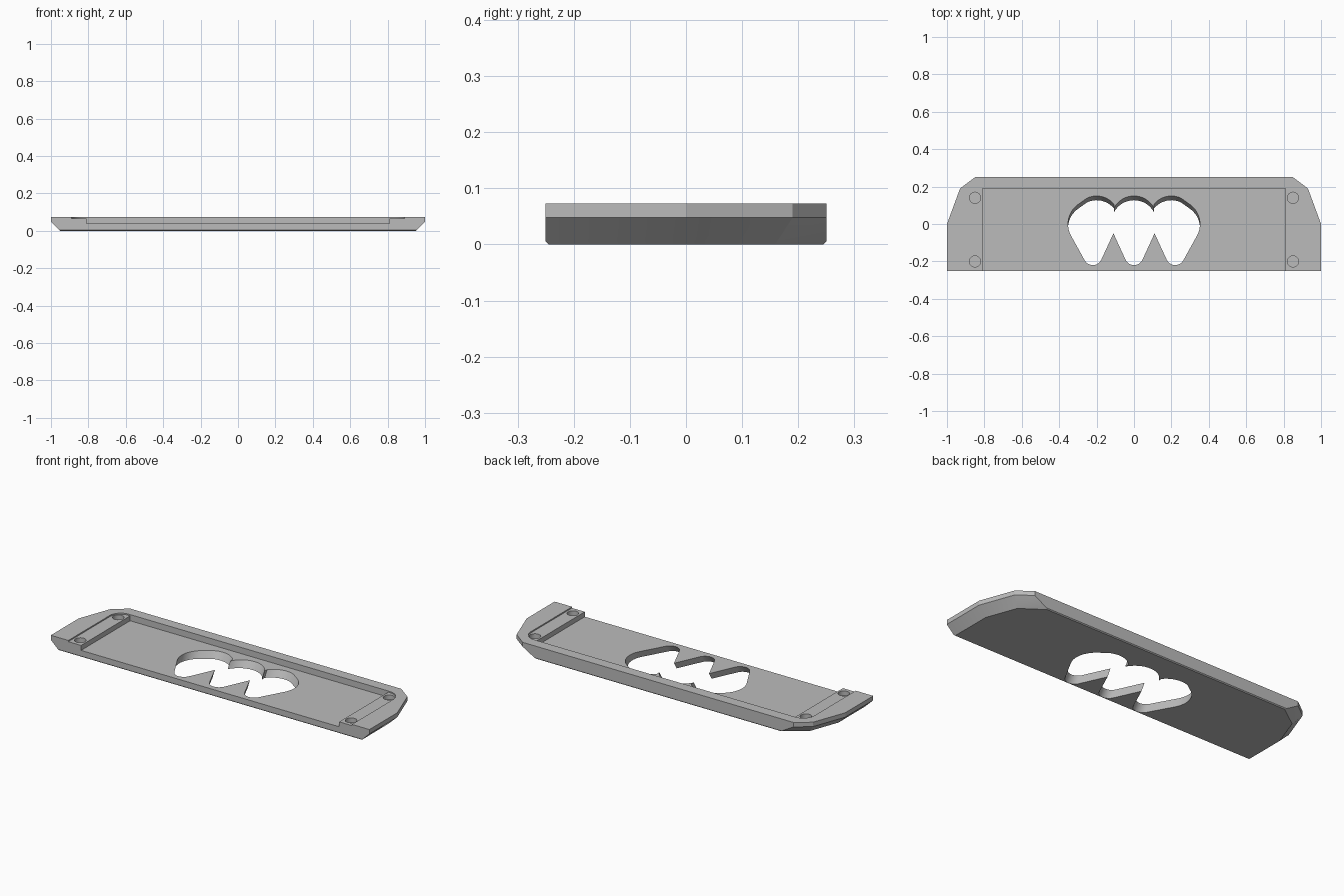
import bpy, bmesh
from math import sin, cos, radians

cube = bpy.data.objects.get("Cube")
if cube:
    bpy.data.objects.remove(cube)

DEPTH, BEVEL_Z, SIDE_Z, TOP_Z = 0.25, 0.005, 0.048, 0.073
FLOOR_Z, LEDGE_Z, SOCKET_Z = 0.038, 0.066, 0.04
BACK_Y, RECESS_X, LEDGE_X, CORNER = 0.19, 0.81, 0.89, 0.07
LEAN = 0.6

bm = bmesh.new()


def at(outline, z, lean=0.0):
    """Lift a flat outline to height z, shifting it back as it leans."""
    return [(x, y + (z - FLOOR_Z) * lean, z) for x, y in outline]


def mirrored(half):
    """Full outline from its +x half."""
    return half + flipped(half)


def flipped(half):
    return [(-x, y) for x, y in reversed(half)]


def arc(cx, cy, r, start, end, steps):
    angles = [radians(start + (end - start) * i / steps) for i in range(steps + 1)]
    return [(cx + r * cos(a), cy + r * sin(a)) for a in angles]


def face(points):
    bm.faces.new([bm.verts.new(p) for p in points])


def wall(low, high, closed=False):
    """Strip of quads between two matching paths."""
    n = len(low)
    for i in range(n if closed else n - 1):
        j = (i + 1) % n
        face((low[i], low[j], high[j], high[i]))


def holed_face(*loops):
    """Flat face bounded by the first loop, with the others as holes."""
    edges = []
    for loop in loops:
        verts = [bm.verts.new(p) for p in loop]
        edges += [bm.edges.new((verts[i - 1], verts[i])) for i in range(len(verts))]
    bmesh.ops.triangle_fill(bm, use_beauty=True, edges=edges, normal=(0, 0, 1))


# Outer shell: upright rim, undercut ends, fine bevel along the bottom edges
top_half = [(1, -DEPTH), (1, 0), (0.93, BACK_Y), (0.85, DEPTH)]
base_half = [(0.95, -DEPTH), (0.95, -0.01), (0.888, 0.159), (0.767, DEPTH)]


def shell_ring(z):
    t = min(z / SIDE_Z, 1)
    edge = DEPTH - max(BEVEL_Z - z, 0)
    half = [(bx + (tx - bx) * t, max(-edge, min(edge, by + (ty - by) * t)))
            for (bx, by), (tx, ty) in zip(base_half, top_half)]
    return at(mirrored(half), z)


rings = [shell_ring(z) for z in (0, BEVEL_Z, SIDE_Z, TOP_Z)]
wall(rings[0], rings[1], closed=True)
wall(rings[1], rings[2])
wall(rings[2], rings[3])

# Front wall, stepped down to the ledges and the recess floor
steps = [(RECESS_X, FLOOR_Z), (RECESS_X, LEDGE_Z), (LEDGE_X, LEDGE_Z),
         (LEDGE_X, TOP_Z), (1, TOP_Z), (1, SIDE_Z), (rings[1][0][0], BEVEL_Z)]
face([(x, -DEPTH, z) for x, z in mirrored(steps)])

# Raised border around the recess
ledge_side = [(LEDGE_X, -DEPTH)] + arc(LEDGE_X - CORNER, BACK_Y - CORNER, CORNER, 0, 90, 8)
border_inner = mirrored(ledge_side)
face(rings[3] + at(border_inner[::-1], TOP_Z))

# End ledges with blind round sockets, and the step down to the floor
recess_side = [(RECESS_X, -DEPTH), (RECESS_X, BACK_Y)]
for side in (1, -1):
    def place(outline):
        return [(x * side, y) for x, y in outline]

    sockets = [place(arc(0.85, y, 0.03, 0, 345, 23)) for y in (-0.2, 0.14)]
    ledge = place(ledge_side + recess_side[::-1])
    holed_face(at(ledge, LEDGE_Z), *[at(s, LEDGE_Z) for s in sockets])
    for s in sockets:
        wall(at(s, SOCKET_Z), at(s, LEDGE_Z), closed=True)
        face(at(s, SOCKET_Z))
    wall(at(place(ledge_side), LEDGE_Z), at(place(ledge_side), TOP_Z))
    wall(at(place(recess_side), FLOOR_Z), at(place(recess_side), LEDGE_Z))

# Back wall of the recess
arc_end = ledge_side[-1][0]
profile = [(RECESS_X, FLOOR_Z), (RECESS_X, LEDGE_Z), (arc_end, LEDGE_Z), (arc_end, TOP_Z)]
face([(x, ledge_side[-1][1], z) for x, z in mirrored(profile)])

# Leaning three-lobed opening with two pointed teeth
lobe = (arc(0, -0.17, 0.05, -90, -30, 5) + [(0.11, -0.05)]
        + arc(0.22, -0.17, 0.05, -150, -30, 10)
        + arc(0.225, 0, 0.128, -30, 55, 10)
        + arc(0.2, 0.03, 0.12, 65, 140, 10)
        + arc(0, 0.029, 0.121, 27, 90, 8))
opening = lobe + flipped(lobe[1:-1])
wall(at(opening, 0, LEAN), at(opening, FLOOR_Z), closed=True)

# Underside and recess floor, both pierced by the opening
holed_face(rings[0], at(opening, 0, LEAN))
holed_face(at(mirrored(recess_side), FLOOR_Z), at(opening, FLOOR_Z))

# Weld everything into one solid plate
bmesh.ops.remove_doubles(bm, verts=bm.verts[:], dist=0.00002)
bmesh.ops.recalc_face_normals(bm, faces=bm.faces[:])
mesh = bpy.data.meshes.new("plate")
bm.to_mesh(mesh)
bm.free()
plate = bpy.data.objects.new("plate", mesh)
bpy.context.scene.collection.objects.link(plate)

# Single grey finish
grey = bpy.data.materials.new("light_grey")
grey.use_nodes = True
color = (0.5, 0.5, 0.5, 1)
grey.diffuse_color = color
grey.node_tree.nodes["Principled BSDF"].inputs["Base Color"].default_value = color
mesh.materials.append(grey)

# Smooth the curved walls, keep the edges crisp
bpy.ops.object.select_all(action='DESELECT')
plate.select_set(True)
bpy.context.view_layer.objects.active = plate
bpy.ops.object.shade_smooth_by_angle(angle=radians(20))
